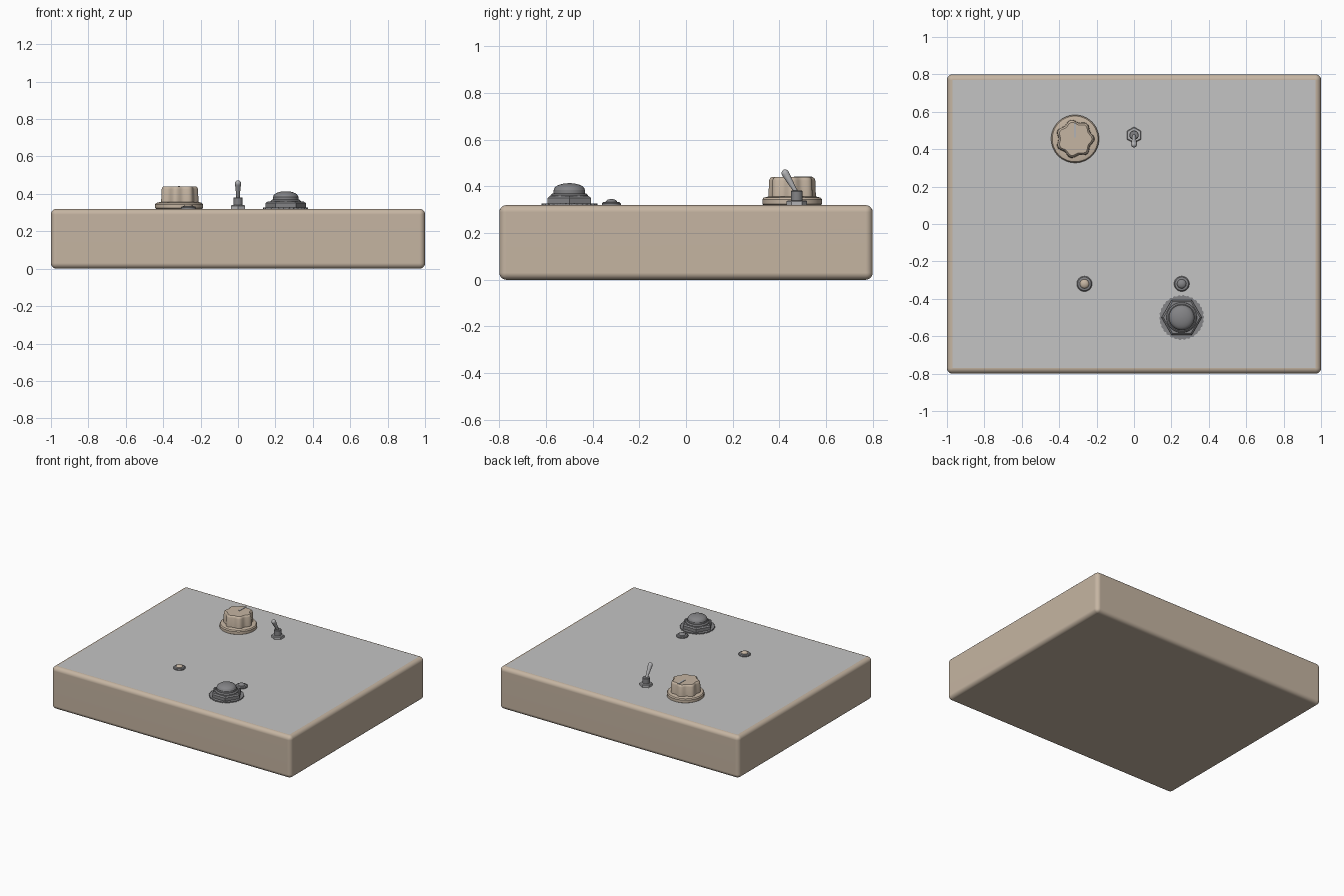
import bpy, bmesh, math
from mathutils import Vector

if "Cube" in bpy.data.objects:
    bpy.data.objects.remove(bpy.data.objects["Cube"])

TOP = 0.32  # height of the panel surface


def material(name, rgb):
    m = bpy.data.materials.new(name)
    m.diffuse_color = (*rgb, 1.0)
    m.use_nodes = True
    m.node_tree.nodes["Principled BSDF"].inputs["Base Color"].default_value = m.diffuse_color
    return m


TAN = material("warm_tan", (0.56, 0.46, 0.36))
PANEL = material("panel_grey", (0.55, 0.55, 0.55))
DARK = material("dark_grey", (0.23, 0.23, 0.24))
STEEL = material("steel_grey", (0.45, 0.45, 0.46))


def finish(name, bm, mats, angle=35):
    bmesh.ops.recalc_face_normals(bm, faces=bm.faces)
    me = bpy.data.meshes.new(name)
    bm.to_mesh(me)
    bm.free()
    for m in mats:
        me.materials.append(m)
    ob = bpy.data.objects.new(name, me)
    bpy.context.collection.objects.link(ob)
    bpy.ops.object.select_all(action='DESELECT')
    bpy.context.view_layer.objects.active = ob
    ob.select_set(True)
    bpy.ops.object.shade_smooth_by_angle(angle=math.radians(angle))
    return ob


def turned(name, mat, x, y, profile, sides=48, turn=0.0, shape=None, z=TOP):
    """Stack of rings from (radius, height) pairs, capped at both ends.
    shape(angle) scales the radius to make lobes or teeth."""
    bm = bmesh.new()
    rings = []
    for r, h in profile:
        ring = []
        for i in range(sides):
            a = math.tau * i / sides + turn
            k = r * (shape(a) if shape else 1.0)
            ring.append(bm.verts.new((x + k * math.cos(a), y + k * math.sin(a), z + h)))
        rings.append(ring)
    for lo, hi in zip(rings, rings[1:]):
        for i in range(sides):
            j = (i + 1) % sides
            bm.faces.new((lo[i], lo[j], hi[j], hi[i]))
    bm.faces.new(rings[0][::-1])
    bm.faces.new(rings[-1])
    return finish(name, bm, [mat])


def dome(radius, base, height, steps=7):
    """Profile of a rounded cap."""
    return [(max(radius * math.cos(t), 0.002), base + height * math.sin(t))
            for t in (math.pi / 2 * i / steps for i in range(steps + 1))]


# Enclosure: rounded box with a grey top panel
bm = bmesh.new()
bmesh.ops.create_cube(bm, size=1)
for v in bm.verts:
    v.co = Vector((v.co.x * 2.0, v.co.y * 1.6, (v.co.z + 0.5) * TOP))
bmesh.ops.bevel(bm, geom=bm.edges[:], offset=0.03, segments=5, profile=0.5, affect='EDGES')
bm.normal_update()
for f in bm.faces:
    if f.normal.z > 0.999 and f.calc_area() > 1:
        f.material_index = 1
box = finish("enclosure", bm, [TAN, PANEL], 40)
wn = box.modifiers.new("flat_face_normals", 'WEIGHTED_NORMAL')
wn.keep_sharp = True

# Rotary knob: round skirt, seven-lobed grip, pointer line
KX, KY = -0.315, 0.455
turned("knob_skirt", TAN, KX, KY,
       [(0.122, 0), (0.128, 0.004), (0.128, 0.024), (0.122, 0.032), (0.105, 0.036)], 64)
turned("knob_grip", TAN, KX, KY,
       [(0.104, 0.03), (0.101, 0.105), (0.097, 0.115), (0.09, 0.12)], 112,
       shape=lambda a: 0.93 + 0.07 * math.cos(7 * a))
bm = bmesh.new()
bmesh.ops.create_cube(bm, size=1)
for v in bm.verts:
    v.co = Vector((KX + v.co.x * 0.012, KY + 0.047 + v.co.y * 0.078, TOP + 0.1205 + v.co.z * 0.005))
finish("knob_pointer", bm, [STEEL])

# Toggle switch: hex nut, threaded bushing, tilted lever
SY = 0.475
turned("toggle_nut", STEEL, 0, SY,
       [(0.044, 0), (0.044, 0.016), (0.039, 0.02)], 6, math.pi / 6)
turned("toggle_bushing", DARK, 0, SY,
       [(0.025, 0.015), (0.025, 0.058), (0.022, 0.062)], 24)
lever = turned("toggle_lever", STEEL, 0, 0,
               [(0.009, 0), (0.010, 0.03), (0.016, 0.095)] + dome(0.016, 0.1, 0.016, 5), 24, z=0)
lever.location = (0, SY, TOP + 0.05)
lever.rotation_euler = (math.radians(30), 0, 0)

# Foot switch: toothed washer, hex nut, collar, domed plunger
BX, BY = 0.255, -0.5
turned("button_washer", DARK, BX, BY, [(0.12, 0), (0.12, 0.007)], 120,
       shape=lambda a: 1.0 if math.sin(30 * a + 0.4) > 0 else 0.965)
turned("button_nut", DARK, BX, BY,
       [(0.108, 0.006), (0.108, 0.03), (0.098, 0.038)], 6)
turned("button_collar", DARK, BX, BY,
       [(0.082, 0.034), (0.08, 0.043), (0.072, 0.05)], 48)
turned("button_plunger", DARK, BX, BY,
       [(0.068, 0.045), (0.068, 0.064)] + dome(0.066, 0.066, 0.028), 48)

# Indicator lamps: bezel ring with a small domed lens
for side, x, mat in (("left", -0.265, TAN), ("right", 0.255, DARK)):
    turned(side + "_lamp_bezel", DARK, x, -0.32,
           [(0.041, 0), (0.041, 0.006), (0.036, 0.012), (0.028, 0.014)], 32)
    turned(side + "_lamp_lens", mat, x, -0.32, dome(0.025, 0.012, 0.014, 5), 32)
